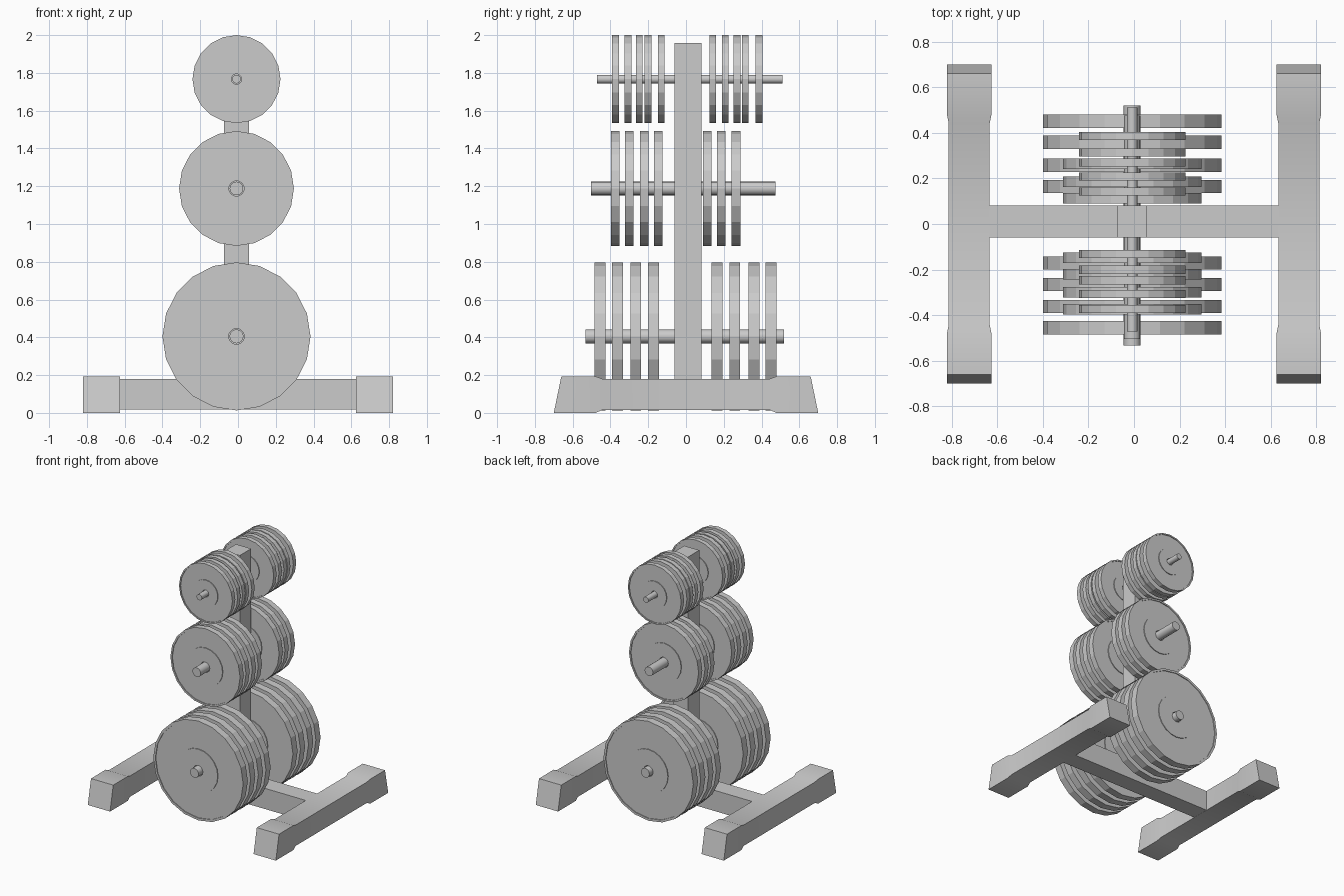
import bpy
import bmesh
import math
from mathutils import Matrix, Vector

if "Cube" in bpy.data.objects:
    bpy.data.objects.remove(bpy.data.objects["Cube"])

# Single plain finish
grey = bpy.data.materials.new("plain grey")
grey.use_nodes = True
GREY = (0.6, 0.6, 0.6, 1.0)
grey.diffuse_color = GREY
grey.node_tree.nodes["Principled BSDF"].inputs["Base Color"].default_value = GREY

CX = -0.008  # the post and everything hung on it share this x


def make_object(name, bm, smooth=False):
    bmesh.ops.recalc_face_normals(bm, faces=bm.faces)
    mesh = bpy.data.meshes.new(name)
    bm.to_mesh(mesh)
    bm.free()
    mesh.materials.append(grey)
    obj = bpy.data.objects.new(name, mesh)
    bpy.context.collection.objects.link(obj)
    if smooth:
        bpy.ops.object.select_all(action="DESELECT")
        obj.select_set(True)
        bpy.context.view_layer.objects.active = obj
        bpy.ops.object.shade_smooth_by_angle(angle=math.radians(30))
    return obj


def box(name, low, high):
    low, high = Vector(low), Vector(high)
    bm = bmesh.new()
    bmesh.ops.create_cube(bm, size=1)
    bmesh.ops.scale(bm, vec=high - low, verts=bm.verts)
    bmesh.ops.translate(bm, vec=(low + high) / 2, verts=bm.verts)
    return make_object(name, bm)


def rod(name, z, radius, y0, y1):
    bm = bmesh.new()
    place = Matrix.Translation((CX, (y0 + y1) / 2, z)) @ Matrix.Rotation(math.pi / 2, 4, "X")
    bmesh.ops.create_cone(bm, cap_ends=True, segments=16, radius1=radius,
                          radius2=radius, depth=y1 - y0, matrix=place)
    return make_object(name, bm, smooth=True)


def weight_plate(name, y, z, radius, hub, bore, thick):
    """Ring with a raised rim and hub on both faces, spun about the y axis."""
    t = thick / 2
    web = t - 0.006
    lip = radius * 0.955
    half = [(bore, t), (hub, t), (hub, web), (lip, web), (lip, t), (radius, t)]
    profile = half + [(r, -h) for r, h in reversed(half)]
    bm = bmesh.new()
    verts = [bm.verts.new((r, h, 0)) for r, h in profile]
    edges = [bm.edges.new((v, verts[i - 1])) for i, v in enumerate(verts)]
    bmesh.ops.spin(bm, geom=verts + edges, cent=(0, 0, 0), axis=(0, 1, 0),
                   angle=math.tau, steps=20, use_merge=True)
    bmesh.ops.remove_doubles(bm, verts=bm.verts, dist=0.0005)
    bmesh.ops.translate(bm, vec=(CX, y, z), verts=bm.verts)
    return make_object(name, bm)


def base_leg(name, x):
    """Square beam swelling into a foot cap with a sloping end."""
    # half width, bottom, top, y at bottom, y at top
    cap_end = (0.097, 0.0, 0.193, 0.70, 0.66)
    cap_start = (0.097, 0.0, 0.193, 0.478, 0.478)
    beam = (0.09, 0.016, 0.18, 0.443, 0.443)
    stations = [(s, 1) for s in (cap_end, cap_start, beam)]
    stations += [(s, -1) for s in (beam, cap_start, cap_end)]
    bm = bmesh.new()
    rings = []
    for (w, lo, hi, y_lo, y_hi), side in stations:
        corners = ((-w, y_lo, lo), (w, y_lo, lo), (w, y_hi, hi), (-w, y_hi, hi))
        rings.append([bm.verts.new((x + cx, side * cy, cz)) for cx, cy, cz in corners])
    for a, b in zip(rings, rings[1:]):
        for i in range(4):
            bm.faces.new((a[i - 1], a[i], b[i], b[i - 1]))
    bm.faces.new(rings[0])
    bm.faces.new(rings[-1])
    return make_object(name, bm, smooth=True)


# Frame
base_leg("left_base_leg", 0.723)
base_leg("right_base_leg", -0.723)
box("crossbeam", (-0.64, -0.06, 0.017), (0.64, 0.081, 0.18))
box("upright_post", (CX - 0.066, -0.06, 0.1), (CX + 0.066, 0.081, 1.957))

# Storage tiers: height, rod radius, rod ends, plate radius, hub, thickness, positions
tiers = {
    "bottom": (0.405, 0.037, -0.533, 0.52, 0.392, 0.17, 0.058,
               (-0.455, -0.362, -0.266, -0.171, 0.165, 0.258, 0.359, 0.451)),
    "middle": (1.188, 0.036, -0.504, 0.475, 0.304, 0.151, 0.046,
               (-0.374, -0.3, -0.221, -0.147, 0.113, 0.186, 0.265)),
    "top": (1.767, 0.023, -0.472, 0.512, 0.233, 0.105, 0.036,
            (-0.373, -0.307, -0.247, -0.201, -0.131, 0.142, 0.208, 0.27, 0.314, 0.386)),
}
for tier, (z, rod_r, y0, y1, radius, hub, thick, places) in tiers.items():
    rod(tier + "_rod", z, rod_r, y0, y1)
    for i, y in enumerate(places, 1):
        weight_plate(f"{tier}_weight_plate_{i}", y, z, radius, hub, rod_r + 0.004, thick)
